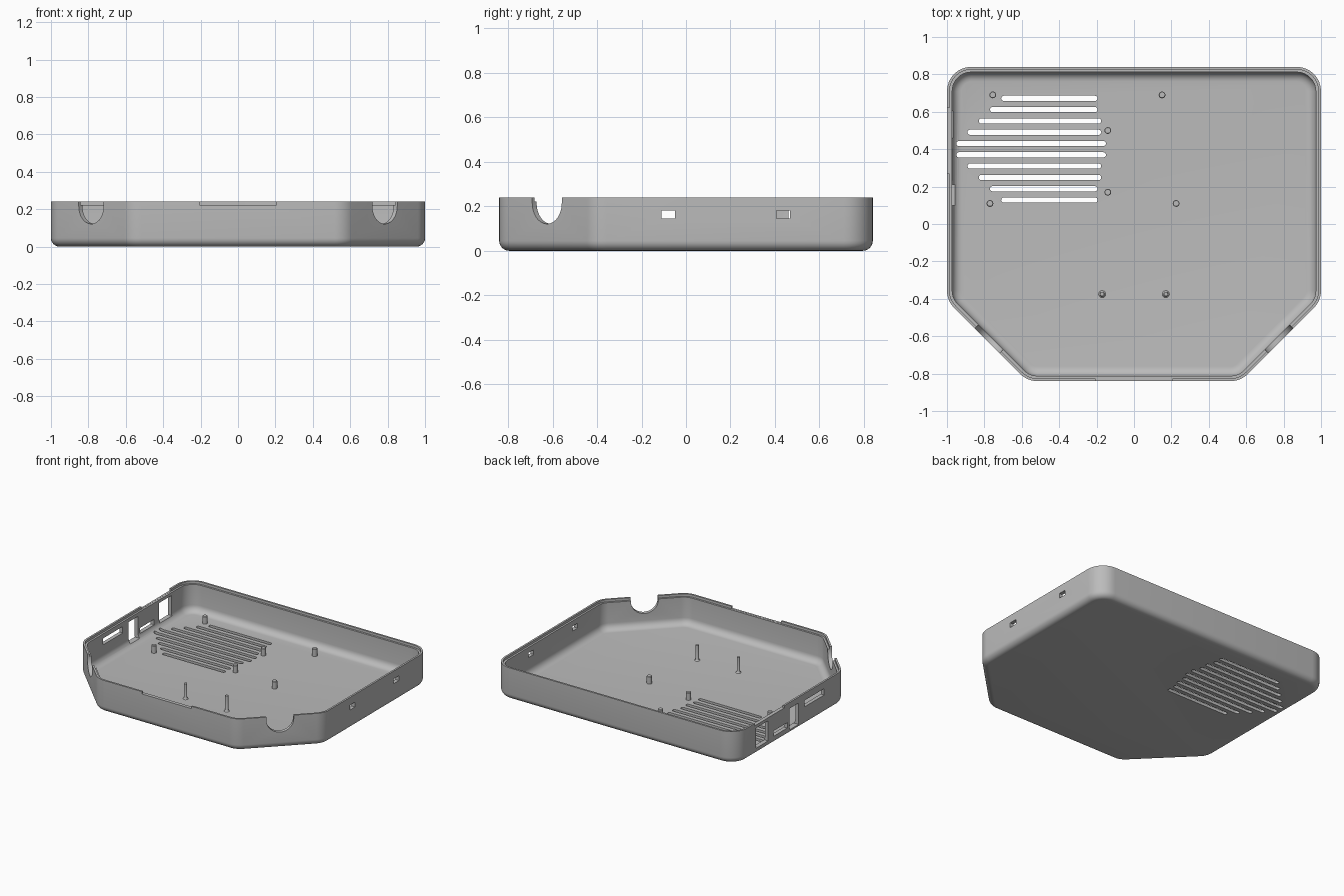
import bpy, bmesh, math
from mathutils import Vector

old = bpy.data.objects.get("Cube")
if old:
    bpy.data.objects.remove(old, do_unlink=True)

grey = bpy.data.materials.new("plain grey")
grey.use_nodes = True
color = (0.5, 0.5, 0.5, 1)
grey.diffuse_color = color
grey.node_tree.nodes["Principled BSDF"].inputs["Base Color"].default_value = color

HEIGHT, FLOOR, LEDGE = 0.24, 0.02, 0.222
WALL, RIM, RADIUS = 0.028, 0.014, 0.13


def to_object(name, bm):
    bmesh.ops.recalc_face_normals(bm, faces=bm.faces)
    mesh = bpy.data.meshes.new(name)
    bm.to_mesh(mesh)
    bm.free()
    mesh.materials.append(grey)
    obj = bpy.data.objects.new(name, mesh)
    bpy.context.collection.objects.link(obj)
    return obj


def loft(name, rings):
    """Skin a stack of equal rings and cap both ends."""
    bm = bmesh.new()
    loops = [[bm.verts.new(p) for p in ring] for ring in rings]
    n = len(loops[0])
    for a, b in zip(loops, loops[1:]):
        for i in range(n):
            j = (i + 1) % n
            bm.faces.new((a[i], a[j], b[j], b[i]))
    bm.faces.new(loops[0])
    bm.faces.new(loops[-1])
    return to_object(name, bm)


def prism(points, along):
    return loft("cutter", [points, [p + along for p in points]])


def box(x0, x1, y0, y1, z0, z1):
    corners = [(x0, y0), (x1, y0), (x1, y1), (x0, y1)]
    return prism([Vector((x, y, z0)) for x, y in corners], Vector((0, 0, z1 - z0)))


# Chamfered outline, stored as arc centres and normal directions
corners = [Vector(p) for p in ((1, 0.84), (-1, 0.84), (-1, -0.41),
                               (-0.57, -0.84), (0.57, -0.84), (1, -0.41))]
outline = []
for i, v in enumerate(corners):
    d1 = (v - corners[i - 1]).normalized()
    d2 = (corners[(i + 1) % len(corners)] - v).normalized()
    n1, n2 = Vector((d1.y, -d1.x)), Vector((d2.y, -d2.x))
    centre = v - RADIUS * (n1 + n2) / (1 + n1.dot(n2))
    start, turn = math.atan2(n1.y, n1.x), n1.angle(n2)
    for k in range(9):
        a = start + turn * k / 8
        outline.append((centre, Vector((math.cos(a), math.sin(a)))))


def ring(inset, z):
    return [(*(c + n * (RADIUS - inset)), z) for c, n in outline]


def fillet(offset, base, r, steps=6):
    """Quarter round from the floor up to the wall."""
    for k in range(steps + 1):
        a = math.pi / 2 * k / steps
        yield offset + r * (1 - math.sin(a)), base + r * (1 - math.cos(a))


# Tray shell: outer wall, stepped rim, inner wall, floor
profile = list(fillet(0, 0, 0.045))
profile += [(0, HEIGHT), (RIM, HEIGHT), (RIM, LEDGE), (WALL, LEDGE)]
profile += reversed(list(fillet(WALL, FLOOR, 0.05)))
tray = loft("tray", [ring(d, z) for d, z in profile])

cutters = []

# Vent slots, symmetric about their middle
left_ends = (-0.95, -0.89, -0.83, -0.77, -0.71)
right_ends = (-0.15, -0.175, -0.175, -0.195, -0.195)
r = 0.014
for i, (x0, x1) in enumerate(zip(left_ends, right_ends)):
    for side in (-1, 1):
        y = 0.4 + side * (0.03 + 0.0605 * i)
        pts = []
        for cx, a0 in ((x1 - r, -90), (x0 + r, 90)):
            for k in range(9):
                a = math.radians(a0 + 22.5 * k)
                pts.append(Vector((cx + r * math.cos(a), y + r * math.sin(a), -0.05)))
        cutters.append(prism(pts, Vector((0, 0, 0.12))))

# Cable openings in the two chamfered walls
for side in (-1, 1):
    u = Vector((side, 1, 0)).normalized()
    out = Vector((side, -1, 0)).normalized()
    mid = Vector((side * 0.775, -0.615, 0.215)) - out * 0.1
    radius = 0.094
    pts = [mid + radius * (u * math.cos(a) - Vector((0, 0, 1)) * math.sin(a))
           for a in (math.pi * k / 24 for k in range(25))]
    up = Vector((0, 0, 0.1))
    pts += [mid - radius * u + up, mid + radius * u + up]
    cutters.append(prism(pts, out * 0.2))

# Ports in the right wall
for y0, y1, z0, z1 in ((-0.2, 0.03, 0.14, 0.188), (0.1, 0.21, 0.035, 0.195),
                       (0.235, 0.4, 0.06, 0.1), (0.46, 0.605, 0.05, 0.2)):
    cutters.append(box(-1.1, -0.93, y0, y1, z0, z1))

# Small windows in the left wall
for y in (-0.08, 0.437):
    cutters.append(box(0.93, 1.1, y - 0.031, y + 0.031, 0.146, 0.182))

# Rim notches at the front and right
cutters.append(box(-0.205, 0.205, -0.9, -0.822, LEDGE + 0.001, 0.3))
cutters.append(box(-1.1, -0.982, 0.27, 0.62, LEDGE + 0.001, 0.3))

for cutter in cutters:
    cutter.hide_render = True
    mod = tray.modifiers.new("cut", 'BOOLEAN')
    mod.operation, mod.solver, mod.object = 'DIFFERENCE', 'EXACT', cutter
bpy.context.view_layer.update()
cut_mesh = bpy.data.meshes.new_from_object(
    tray.evaluated_get(bpy.context.evaluated_depsgraph_get()))
tray.modifiers.clear()
tray.data = cut_mesh
for cutter in cutters:
    bpy.data.objects.remove(cutter, do_unlink=True)


def post(name, x, y, sections, sides=20):
    """Turned post from (radius, height) sections."""
    angles = [math.tau * k / sides for k in range(sides)]
    return loft(name, [[(x + r * math.cos(a), y + r * math.sin(a), z) for a in angles]
                       for r, z in sections])


parts = [tray]
# Board standoffs
for x, y in ((-0.755, 0.69), (0.15, 0.69), (-0.14, 0.5), (-0.14, 0.17),
             (-0.77, 0.11), (0.225, 0.11)):
    parts.append(post("standoff", x, y, ((0.018, 0.01), (0.018, 0.072), (0.015, 0.076))))
# Tall slim pins with flared feet
for x in (-0.17, 0.17):
    parts.append(post("slim_pin", x, -0.375, ((0.019, 0.01), (0.019, FLOOR), (0.014, 0.024),
                                              (0.011, 0.032), (0.011, 0.135))))

bpy.ops.object.select_all(action='DESELECT')
for part in parts:
    part.select_set(True)
bpy.context.view_layer.objects.active = tray
bpy.ops.object.shade_smooth_by_angle(angle=math.radians(30))
